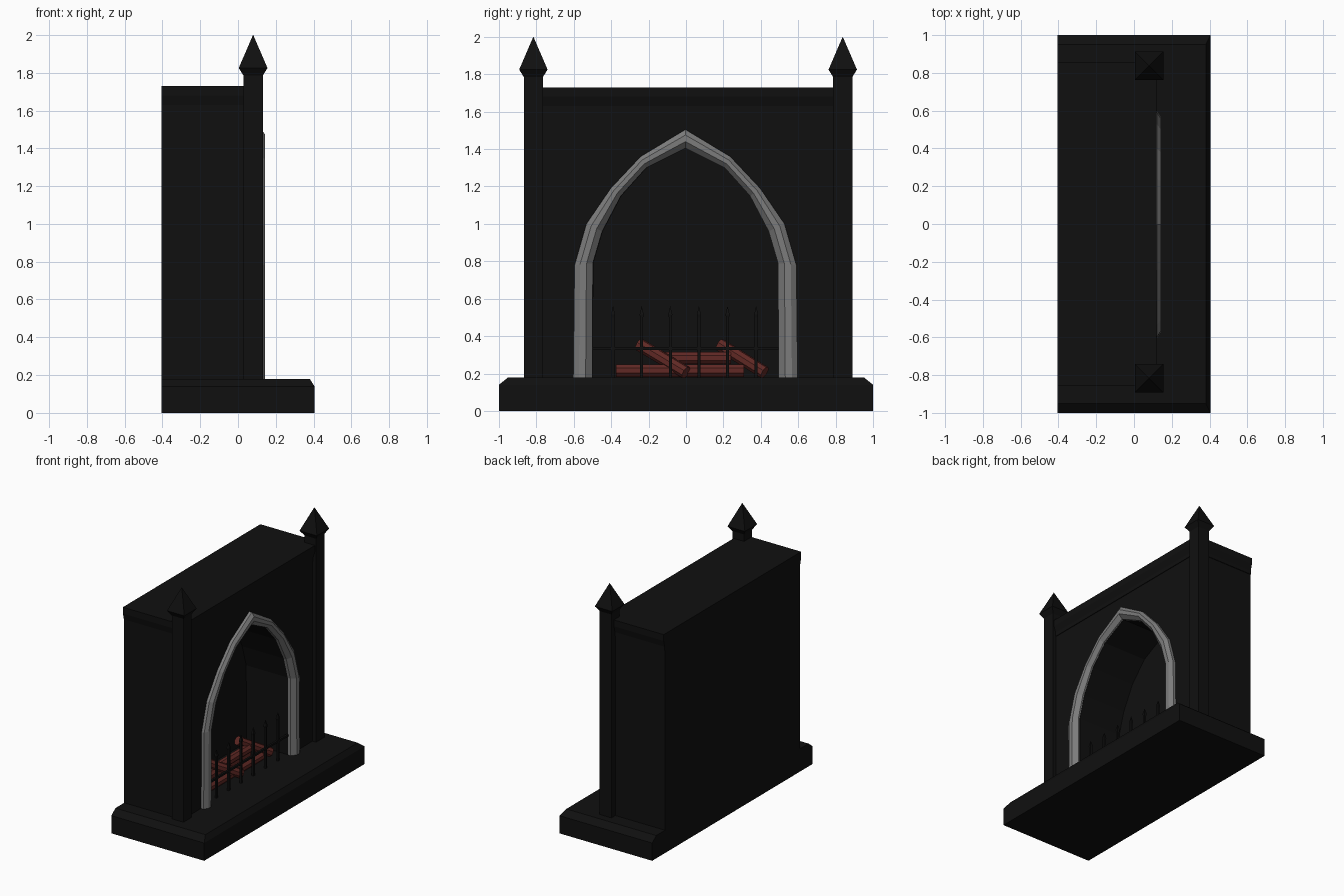
import bpy, bmesh, math
from mathutils import Vector

if "Cube" in bpy.data.objects:
    bpy.data.objects.remove(bpy.data.objects["Cube"])


def material(name, rgb):
    m = bpy.data.materials.new(name)
    m.diffuse_color = (*rgb, 1)
    m.use_nodes = True
    m.node_tree.nodes["Principled BSDF"].inputs["Base Color"].default_value = m.diffuse_color
    return m


BLACK = material("black_stone", (0.005, 0.005, 0.005))
GREY = material("grey_stone", (0.2, 0.2, 0.2))
RED = material("red_wood", (0.12, 0.022, 0.018))


def finish(name, bm, mat):
    bmesh.ops.recalc_face_normals(bm, faces=bm.faces[:])
    me = bpy.data.meshes.new(name)
    bm.to_mesh(me)
    bm.free()
    me.materials.append(mat)
    ob = bpy.data.objects.new(name, me)
    bpy.context.collection.objects.link(ob)
    return ob


def skin(name, rings, mat):
    """Join closed rings of points into a capped flat-faced solid."""
    bm = bmesh.new()
    vs = [[bm.verts.new(p) for p in r] for r in rings]
    n = len(vs[0])
    for a, b in zip(vs, vs[1:]):
        for i in range(n):
            j = (i + 1) % n
            bm.faces.new((a[i], a[j], b[j], b[i]))
    bm.faces.new(vs[0])
    bm.faces.new(vs[-1])
    return finish(name, bm, mat)


def stack(name, levels, mat=BLACK):
    """Loft rectangles given as (x0, x1, y0, y1, z)."""
    return skin(name, [[(a, c, z), (b, c, z), (b, d, z), (a, d, z)]
                       for a, b, c, d, z in levels], mat)


def square_post(name, x, y, levels):
    return stack(name, [(x - h, x + h, y - h, y + h, z) for h, z in levels])


def log(name, p, q, r=0.035, sides=8):
    p, q = Vector(p), Vector(q)
    rot = (q - p).to_track_quat('Z', 'Y')
    ring = [rot @ Vector((r * math.cos(t), r * math.sin(t), 0))
            for t in (2 * math.pi * (i + 0.5) / sides for i in range(sides))]
    return skin(name, [[p + v for v in ring], [q + v for v in ring]], RED)


# Pointed arch: outer and inner outlines (y, z), left half then mirrored
def mirrored(half):
    return half + [(-y, z) for y, z in half[-2::-1]]


outer = mirrored([(-.60, .18), (-.593, .78), (-.53, 1.0), (-.40, 1.19),
                  (-.24, 1.36), (0, 1.505)])
inner = mirrored([(-.498, .18), (-.495, .79), (-.445, .96), (-.345, 1.15),
                  (-.21, 1.30), (0, 1.405)])

# Hearth base, flush at the back, bevelled elsewhere
stack("hearth_base", [(-.405, .405, -1, 1, 0), (-.405, .405, -1, 1, .14),
                      (-.405, .38, -.95, .95, .18)])

# Body: rear slab plus front wall with the arched opening
stack("rear_wall", [(-.405, -.275, -.84, .84, .17),
                    (-.405, -.275, -.84, .84, 1.65)])
wall = [(-.84, .18), *inner, (.84, .18), (.84, 1.65), (-.84, 1.65)]
skin("front_wall", [[(x, y, z) for y, z in wall] for x in (-.275, .10)], BLACK)

# Cornice
stack("cornice", [(-.405, .105, -.845, .845, 1.60), (-.405, .105, -.845, .845, 1.63),
                  (-.405, .12, -.857, .857, 1.68), (-.405, .12, -.857, .857, 1.73)])

# Corner pillars with spires
for side, y in (("left", -.816), ("right", .838)):
    square_post(side + "_pillar", .08, y, [(.051, .17), (.051, 1.785), (.076, 1.825),
                                           (.0005, 2.0)])

# Raised arch moulding: bevelled section swept along the outlines
section = [(0, .09), (0, .122), (.3, .142), (.65, .142), (1, .112), (1, .09)]
skin("arch_moulding",
     [[(x, a[0] + (b[0] - a[0]) * t - .003, a[1] + (b[1] - a[1]) * t)
       for t, x in section] for a, b in zip(outer, inner)], GREY)

# Grate: pointed uprights and a cross rail
for i in range(6):
    square_post(f"grate_bar_{i + 1}", .085, -.39 + .153 * i,
                [(.008, .17), (.008, .50), (.011, .515), (.0005, .56)])
stack("grate_rail", [(.077, .093, -.5, .5, .327), (.077, .093, -.5, .5, .343)])

# Logs: two below, one across, two leaning
log("front_log", (-.02, -.375, .215), (-.02, .31, .215))
log("rear_log", (-.13, -.32, .215), (-.13, .30, .215))
log("top_log", (-.08, -.13, .283), (-.08, .24, .283))
log("leaning_log_left", (-.12, -.25, .355), (.03, .0, .205))
log("leaning_log_right", (-.13, .18, .355), (-.01, .42, .205))
